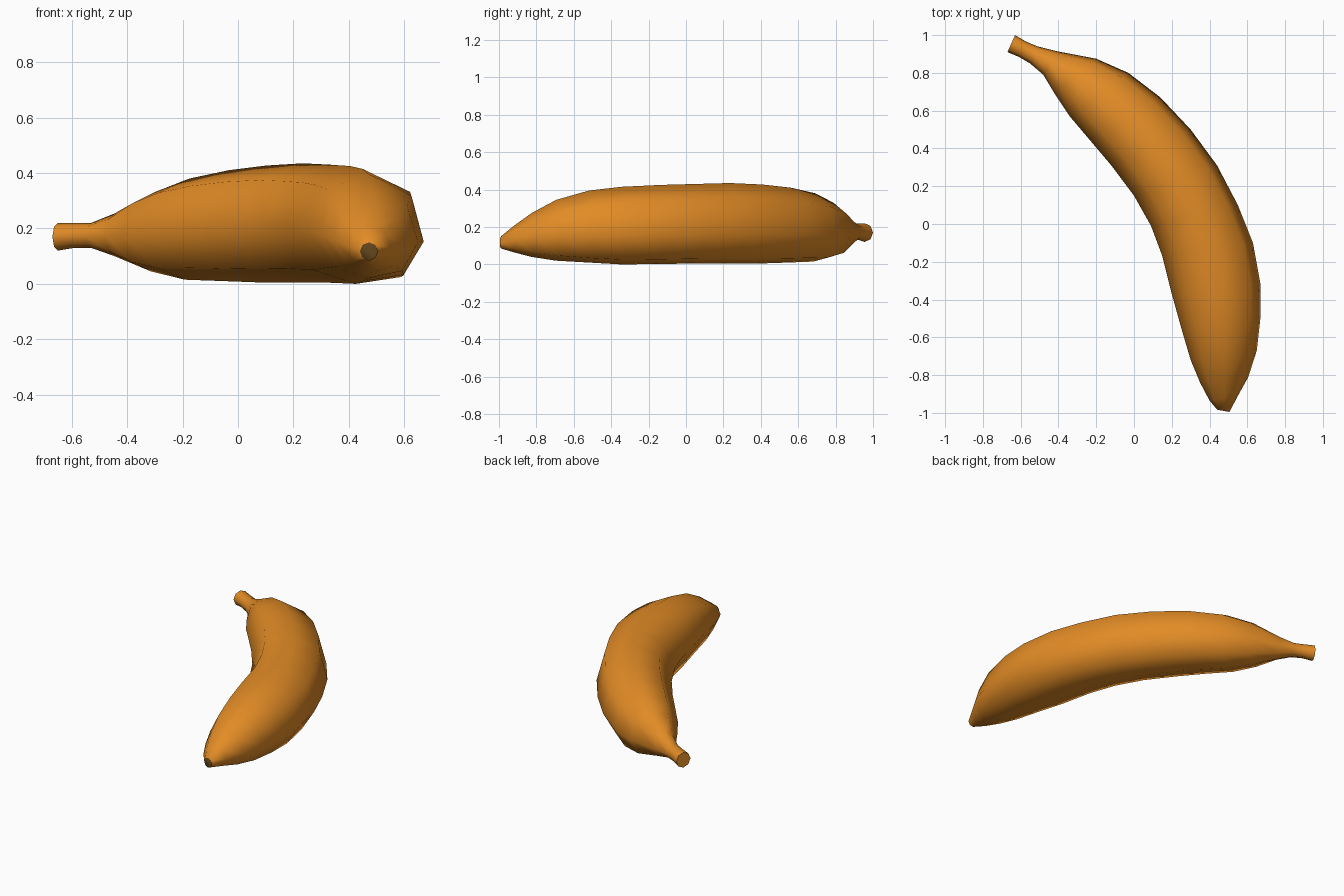
import bpy, bmesh, math
from mathutils import Vector

if "Cube" in bpy.data.objects:
    bpy.data.objects.remove(bpy.data.objects["Cube"])


def material(name, rgb):
    m = bpy.data.materials.new(name)
    m.diffuse_color = (*rgb, 1)
    m.use_nodes = True
    m.node_tree.nodes["Principled BSDF"].inputs["Base Color"].default_value = m.diffuse_color
    return m


# Stations from stem to tip: inner x, y, outer x, y, bottom z, top z
STATIONS = [
    (-.67, .91, -.63, 1.0, .12, .22),
    (-.61, .885, -.57, .965, .13, .22),
    (-.55, .85, -.51, .94, .13, .22),
    (-.48, .79, -.41, .915, .10, .255),
    (-.42, .69, -.20, .875, .045, .33),
    (-.34, .57, -.03, .80, .015, .38),
    (-.23, .44, .14, .67, .01, .41),
    (-.12, .31, .30, .50, .005, .427),
    (0, .15, .44, .31, .005, .435),
    (.09, -.01, .55, .10, .005, .43),
    (.15, -.17, .63, -.10, .002, .425),
    (.20, -.37, .67, -.32, 0, .415),
    (.25, -.55, .67, -.49, .01, .395),
    (.30, -.72, .65, -.67, .02, .345),
    (.35, -.84, .605, -.81, .04, .275),
    (.40, -.935, .55, -.91, .065, .205),
    (.44, -.983, .505, -.995, .085, .15),
]
# Eight-sided fruit section: across (inner -1, outer 1), height (0 to 1)
SECTION = [(1, .37), (.79, .80), (.06, 1), (-.66, .86),
           (-1, .48), (-.70, .12), (-.04, 0), (.66, .06)]

bm = bmesh.new()
rings = []
for i, (ax, ay, bx, by, lo, hi) in enumerate(STATIONS):
    a, b = Vector((ax, ay)), Vector((bx, by))
    # sections become round at the stem and tip
    k = max(0, 1 - min(i, len(STATIONS) - 1 - i) / 4)
    ring = []
    for j, (u, v) in enumerate(SECTION):
        t = math.tau * j / 8
        u = u * (1 - k) + math.cos(t) * k
        v = v * (1 - k) + (.5 + .5 * math.sin(t)) * k
        p = (a + b) / 2 + (b - a) / 2 * u
        ring.append(bm.verts.new((p.x, p.y, lo + (hi - lo) * v)))
    rings.append(ring)

# Skin and end caps
for r, s in zip(rings, rings[1:]):
    for j in range(8):
        bm.faces.new((r[j], r[(j + 1) % 8], s[(j + 1) % 8], s[j]))
bm.faces.new(rings[0])
tip = bm.faces.new(rings[-1])
tip.material_index = 1
bmesh.ops.recalc_face_normals(bm, faces=bm.faces)

mesh = bpy.data.meshes.new("banana")
bm.to_mesh(mesh)
bm.free()
mesh.materials.append(material("ripe orange yellow", (.76, .26, .019)))
mesh.materials.append(material("dark brown tip", (.11, .055, .01)))
banana = bpy.data.objects.new("banana", mesh)
bpy.context.collection.objects.link(banana)
bpy.context.view_layer.objects.active = banana
banana.select_set(True)
bpy.ops.object.shade_smooth_by_angle(angle=math.radians(62))
